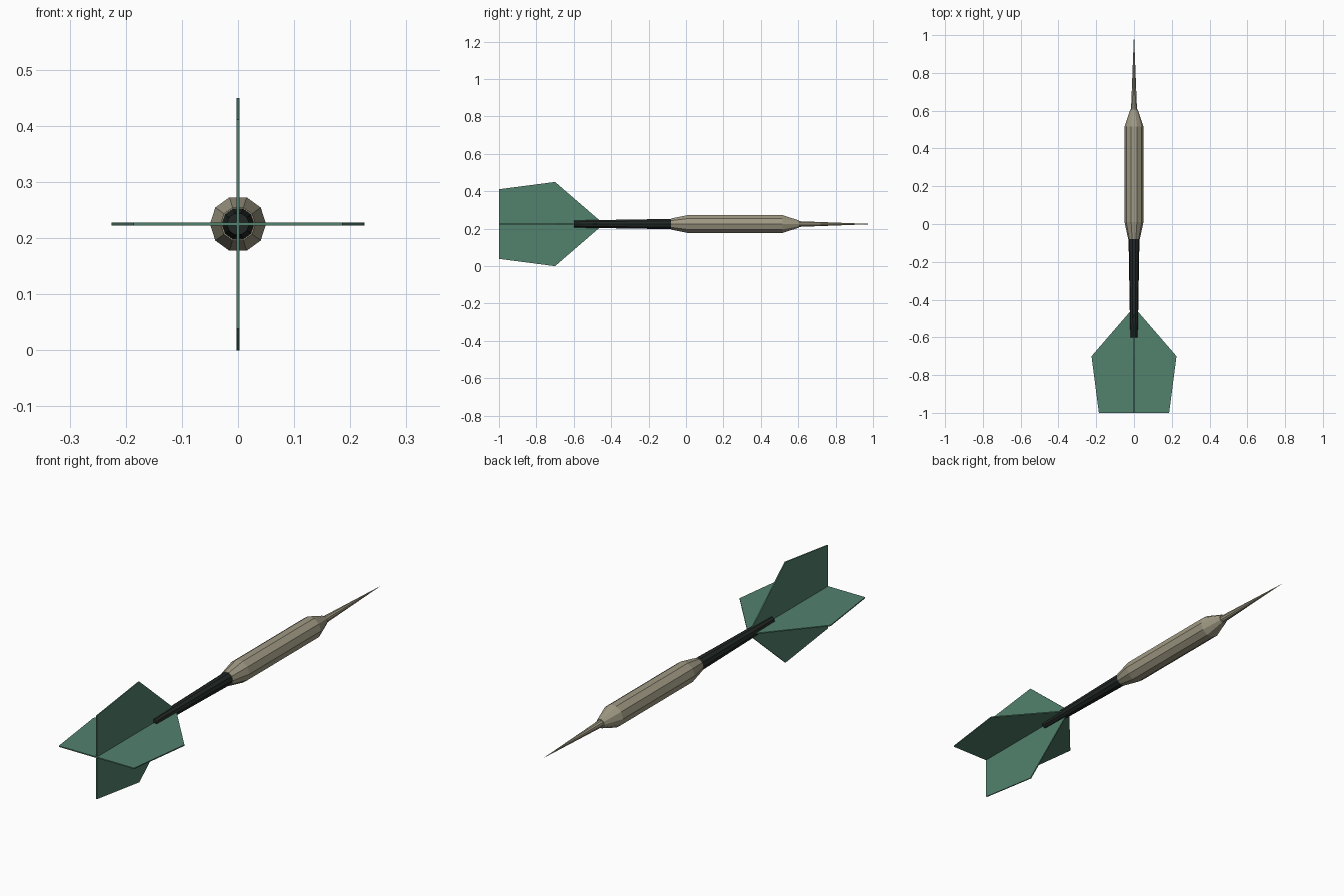
import bpy, bmesh, math

if "Cube" in bpy.data.objects:
    bpy.data.objects.remove(bpy.data.objects["Cube"])

AXIS_Z = 0.225
SIDES = 10


def material(name, rgb):
    m = bpy.data.materials.new(name)
    m.diffuse_color = (*rgb, 1)
    m.use_nodes = True
    m.node_tree.nodes["Principled BSDF"].inputs["Base Color"].default_value = m.diffuse_color
    return m


metal = material("warm_metal", (0.35, 0.32, 0.23))
black = material("green_black", (0.016, 0.022, 0.020))
green = material("flight_green", (0.085, 0.22, 0.155))


def finish(bm, name, mat):
    bmesh.ops.remove_doubles(bm, verts=bm.verts, dist=1e-5)
    bmesh.ops.recalc_face_normals(bm, faces=bm.faces)
    me = bpy.data.meshes.new(name)
    bm.to_mesh(me)
    bm.free()
    me.materials.append(mat)
    ob = bpy.data.objects.new(name, me)
    ob.location.z = AXIS_Z
    bpy.context.collection.objects.link(ob)
    return ob


def turned(name, profile, mat):
    """Faceted solid turned around the long axis from (y, radius) points."""
    bm = bmesh.new()
    rings = []
    for y, r in profile:
        rings.append([bm.verts.new((r * math.cos(a), y, r * math.sin(a)))
                      for a in (math.tau * i / SIDES for i in range(SIDES))])
    for a, b in zip(rings, rings[1:]):
        for i in range(SIDES):
            j = (i + 1) % SIDES
            bm.faces.new((a[i], a[j], b[j], b[i]))
    bm.faces.new(rings[0])
    bm.faces.new(rings[-1])
    return finish(bm, name, mat)


def flight(name, turn):
    """Thin five-sided vane pair through the axis."""
    outline = [(-1.0, -0.186), (-1.0, 0.186), (-0.70, 0.225),
               (-0.445, 0.005), (-0.445, -0.005), (-0.70, -0.225)]
    t = 0.0025
    bm = bmesh.new()
    face = bm.faces.new([bm.verts.new((x, y, -t)) for y, x in outline])
    ext = bmesh.ops.extrude_face_region(bm, geom=[face], use_keep_orig=True)
    top = [v for v in ext["geom"] if isinstance(v, bmesh.types.BMVert)]
    bmesh.ops.translate(bm, verts=top, vec=(0, 0, 2 * t))
    ob = finish(bm, name, green)
    ob.rotation_euler.y = turn
    return ob


# Grip barrel, needle and tail shaft
turned("barrel", [(-0.08, 0.031), (0.01, 0.05), (0.515, 0.05), (0.605, 0.02)], metal)
turned("needle_point", [(0.60, 0.016), (1.0, 0.0004)], metal)
turned("shaft", [(-0.60, 0.020), (-0.075, 0.029)], black)

# Crossed flights
flight("flight_horizontal", 0)
flight("flight_vertical", math.pi / 2)
